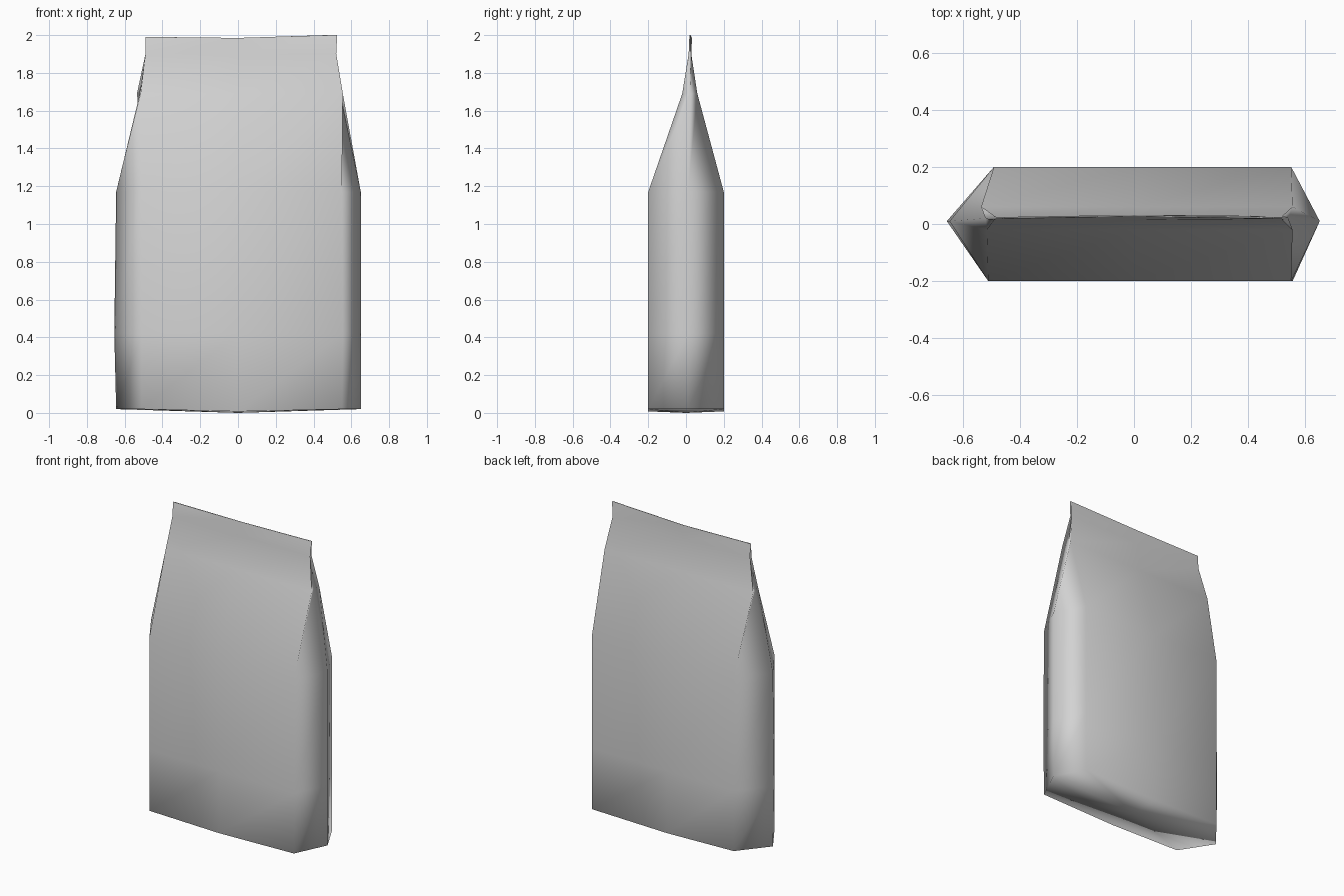
import bpy
import bmesh

cube = bpy.data.objects.get("Cube")
if cube:
    bpy.data.objects.remove(cube, do_unlink=True)

# Plain pale paper
paper = bpy.data.materials.new("pale_grey_paper")
paper.use_nodes = True
colour = (0.65, 0.65, 0.65, 1)
paper.diffuse_color = colour
bsdf = next(n for n in paper.node_tree.nodes if n.type == 'BSDF_PRINCIPLED')
bsdf.inputs["Base Color"].default_value = colour
bsdf.inputs["Roughness"].default_value = 0.8

# Cross-sections: height, left fold, front left, front right, right fold,
# back right, back left, front depth, back depth
SECTIONS = [
    (0.02, -0.645, -0.51, 0.55, 0.65, 0.55, -0.49, -0.2, 0.2),
    (0.42, -0.655, -0.51, 0.555, 0.65, 0.55, -0.49, -0.2, 0.2),
    (1.17, -0.645, -0.51, 0.55, 0.65, 0.55, -0.49, -0.2, 0.2),
    (1.69, -0.52, -0.515, 0.555, 0.54, 0.555, -0.535, -0.02, 0.06),
    (1.9, -0.45, -0.49, 0.52, 0.48, 0.52, -0.49, 0.014, 0.028),
    (1.99, -0.44, -0.49, 0.525, 0.47, 0.525, -0.49, 0.018, 0.024),
]


def section_ring(bm, section):
    """One ring: flat front and back panels joined by folded sides."""
    z, fold_l, front_l, front_r, fold_r, back_r, back_l, front, back = section
    middle = (front + back) / 2 + (0.01 if z < 1.2 else 0)
    lowest = z < 0.1
    highest = z > 1.95
    sag = 0.012 if lowest else (0.005 if highest else 0)
    bow = 0.008 if highest else 0
    lift = 0.01 if highest else 0
    points = [
        (fold_l, middle, z), (front_l, front, z),
        (0, front + bow, z - sag), (front_r, front, z + lift),
        (fold_r, middle, z + lift), (back_r, back, z + lift),
        (0, back + bow, z - sag), (back_l, back, z),
    ]
    return [bm.verts.new(p) for p in points]


# Bag body with inward-folding side gussets and a pressed top seam
bm = bmesh.new()
rings = [section_ring(bm, s) for s in SECTIONS]
for low, high in zip(rings, rings[1:]):
    for i in range(len(low)):
        j = (i + 1) % len(low)
        bm.faces.new((low[i], low[j], high[j], high[i]))

# Slightly bulging base
centre = bm.verts.new((0, 0, 0))
base = rings[0]
for i in range(len(base)):
    bm.faces.new((base[(i + 1) % len(base)], base[i], centre))

# Closed seam at the top
bm.faces.new(rings[-1])
bmesh.ops.recalc_face_normals(bm, faces=bm.faces)
for face in bm.faces:
    face.smooth = True

mesh = bpy.data.meshes.new("paper_bag")
bm.to_mesh(mesh)
bm.free()
mesh.materials.append(paper)
bag = bpy.data.objects.new("paper_bag", mesh)
bpy.context.collection.objects.link(bag)

# Keep the broad panels evenly shaded while the folds stay soft
weighted = bag.modifiers.new("panel_shading", 'WEIGHTED_NORMAL')
weighted.mode = 'FACE_AREA'
weighted.keep_sharp = False
